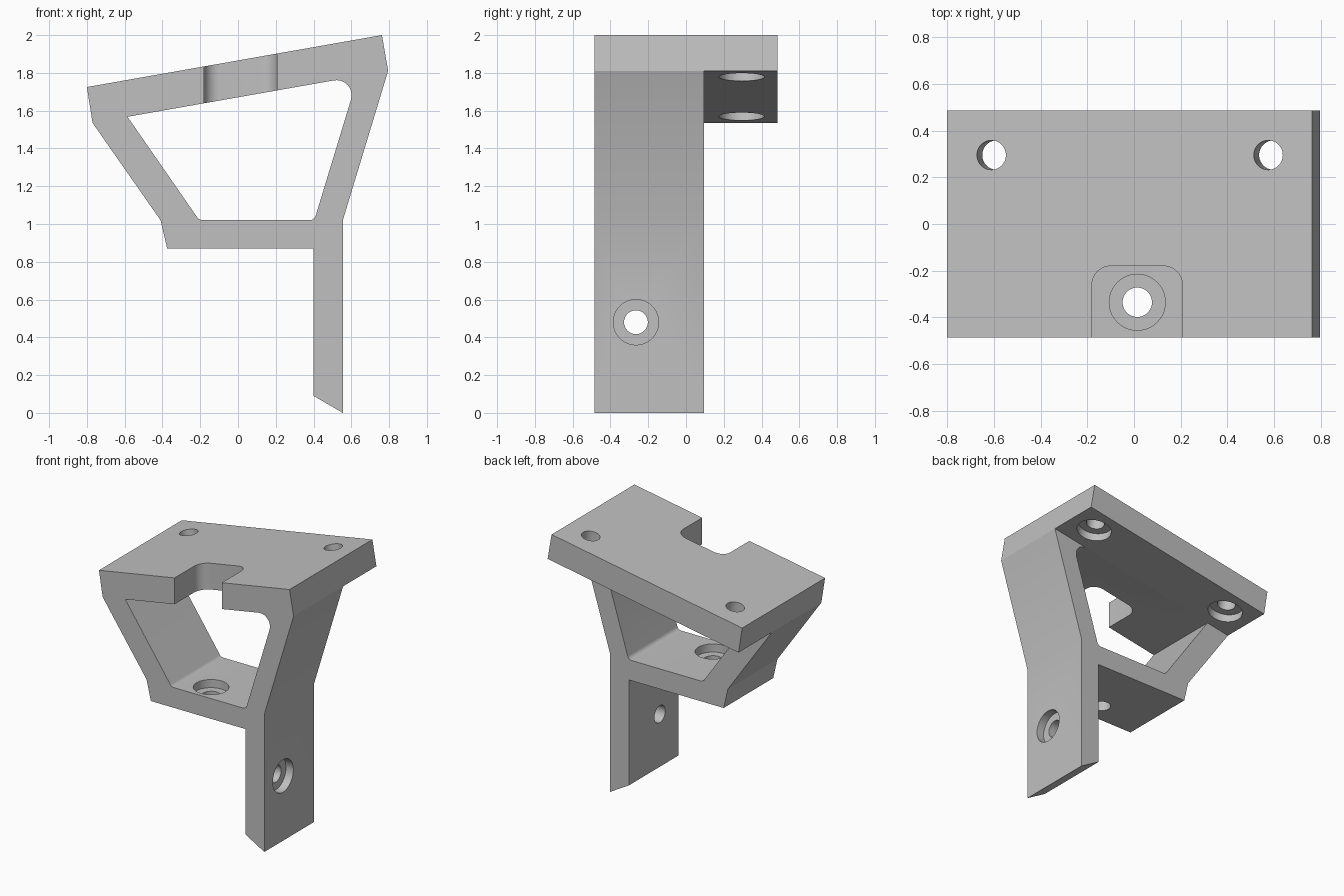
import bpy
import bmesh
import math
from mathutils import Matrix, Vector

cube = bpy.data.objects.get("Cube")
if cube:
    bpy.data.objects.remove(cube, do_unlink=True)

grey = bpy.data.materials.new("light grey")
grey.use_nodes = True
grey.diffuse_color = (0.53, 0.53, 0.53, 1)
grey.node_tree.nodes["Principled BSDF"].inputs["Base Color"].default_value = (0.53, 0.53, 0.53, 1)

FRONT, BACK, FRAME_BACK = -0.485, 0.485, 0.095
TILT = math.radians(10)
HOLE_R, BORE_R, BORE_DEPTH = 0.063, 0.12, 0.06


def underside(x):
    """Height of the sloping underside of the top plate."""
    return 1.535 + (x + 0.77) * math.tan(TILT)


def rounded(corners, steps=10):
    """Turn (u, v, radius) corners into a filleted outline."""
    out = []
    for i, (u, v, r) in enumerate(corners):
        p = Vector((u, v))
        if r == 0:
            out.append(p)
            continue
        a = (Vector(corners[i - 1][:2]) - p).normalized()
        b = (Vector(corners[(i + 1) % len(corners)][:2]) - p).normalized()
        half = a.angle(b) / 2
        centre = p + (a + b).normalized() * (r / math.sin(half))
        start = p + a * (r / math.tan(half)) - centre
        sweep = start.angle_signed(p + b * (r / math.tan(half)) - centre)
        for k in range(steps + 1):
            t = -sweep * k / steps
            out.append(centre + Vector((start.x * math.cos(t) - start.y * math.sin(t),
                                        start.x * math.sin(t) + start.y * math.cos(t))))
    return out


def finish(name, bm):
    bmesh.ops.recalc_face_normals(bm, faces=bm.faces)
    mesh = bpy.data.meshes.new(name)
    bm.to_mesh(mesh)
    bm.free()
    mesh.materials.append(grey)
    obj = bpy.data.objects.new(name, mesh)
    bpy.context.collection.objects.link(obj)
    return obj


def prism(name, outline, lo, hi, axis="y"):
    """Extrude an outline along y (points are x, z) or z (points are x, y)."""
    bm = bmesh.new()
    place = (lambda u, v: (u, lo, v)) if axis == "y" else (lambda u, v: (u, v, lo))
    face = bm.faces.new([bm.verts.new(place(u, v)) for u, v in outline])
    new = bmesh.ops.extrude_face_region(bm, geom=[face])["geom"]
    shift = Vector((0, hi - lo, 0)) if axis == "y" else Vector((0, 0, hi - lo))
    bmesh.ops.translate(bm, vec=shift, verts=[g for g in new if isinstance(g, bmesh.types.BMVert)])
    return finish(name, bm)


def cylinder(name, centre, radius, depth, turn):
    bm = bmesh.new()
    bmesh.ops.create_cone(bm, cap_ends=True, segments=48, radius1=radius, radius2=radius,
                          depth=depth, matrix=Matrix.Translation(centre) @ turn)
    return finish(name, bm)


def cut(target, cutter):
    mod = target.modifiers.new("cut", "BOOLEAN")
    mod.operation = "DIFFERENCE"
    mod.solver = "EXACT"
    mod.object = cutter
    bpy.context.view_layer.objects.active = target
    bpy.ops.object.modifier_apply(modifier=mod.name)
    bpy.data.objects.remove(cutter, do_unlink=True)


# Whole silhouette: sloping plate, tapering frame and leg with a slanted foot
bracket = prism("bracket", [
    (-0.8, 1.725), (0.762, 2.0), (0.795, underside(0.795)), (0.555, 1.02), (0.555, 0),
    (0.4, 0.09), (0.4, 0.87), (-0.375, 0.87), (-0.41, 1.02), (-0.77, underside(-0.77))],
    FRONT, BACK)

# Clear everything behind the frame, leaving the plate overhanging
cut(bracket, prism("rear_clearance", [(-1, -0.2), (1, -0.2), (1, underside(1)), (-1, underside(-1))],
                   FRAME_BACK, 0.7))

# Window through the frame
cut(bracket, prism("window_cutter", rounded([
    (-0.585, underside(-0.585), 0), (-0.205, 1.02, 0.035),
    (0.404, 1.02, 0.035), (0.636, underside(0.636), 0.08)]), -0.7, 0.2))

# Rounded notch in the front edge of the plate
cut(bracket, prism("notch_cutter", rounded([
    (-0.18, -0.7, 0), (0.207, -0.7, 0), (0.207, -0.18, 0.08), (-0.18, -0.18, 0.08)]),
    1.3, 2.2, "z"))

# Screw holes: centre of the counterbored face, and the way that face points
upright = Matrix.Identity(4)
sideways = Matrix.Rotation(math.pi / 2, 4, "Y")
plate_turn = Matrix.Rotation(math.pi - TILT, 4, "Y")
holes = [(Vector((0.014, -0.335, 1.02)), upright), (Vector((0.555, -0.265, 0.48)), sideways)]
holes += [(Vector((x, 0.295, underside(x))), plate_turn) for x in (-0.577, 0.608)]
for centre, turn in holes:
    outward = turn.to_3x3() @ Vector((0, 0, 1))
    cut(bracket, cylinder("hole_cutter", centre - outward * 0.1, HOLE_R, 0.4, turn))
    cut(bracket, cylinder("bore_cutter", centre, BORE_R, BORE_DEPTH * 2, turn))

# Smooth the fillets and bores, keep the edges crisp
bpy.ops.object.select_all(action="DESELECT")
bracket.select_set(True)
bpy.context.view_layer.objects.active = bracket
bpy.ops.object.shade_smooth_by_angle(angle=math.radians(20))
